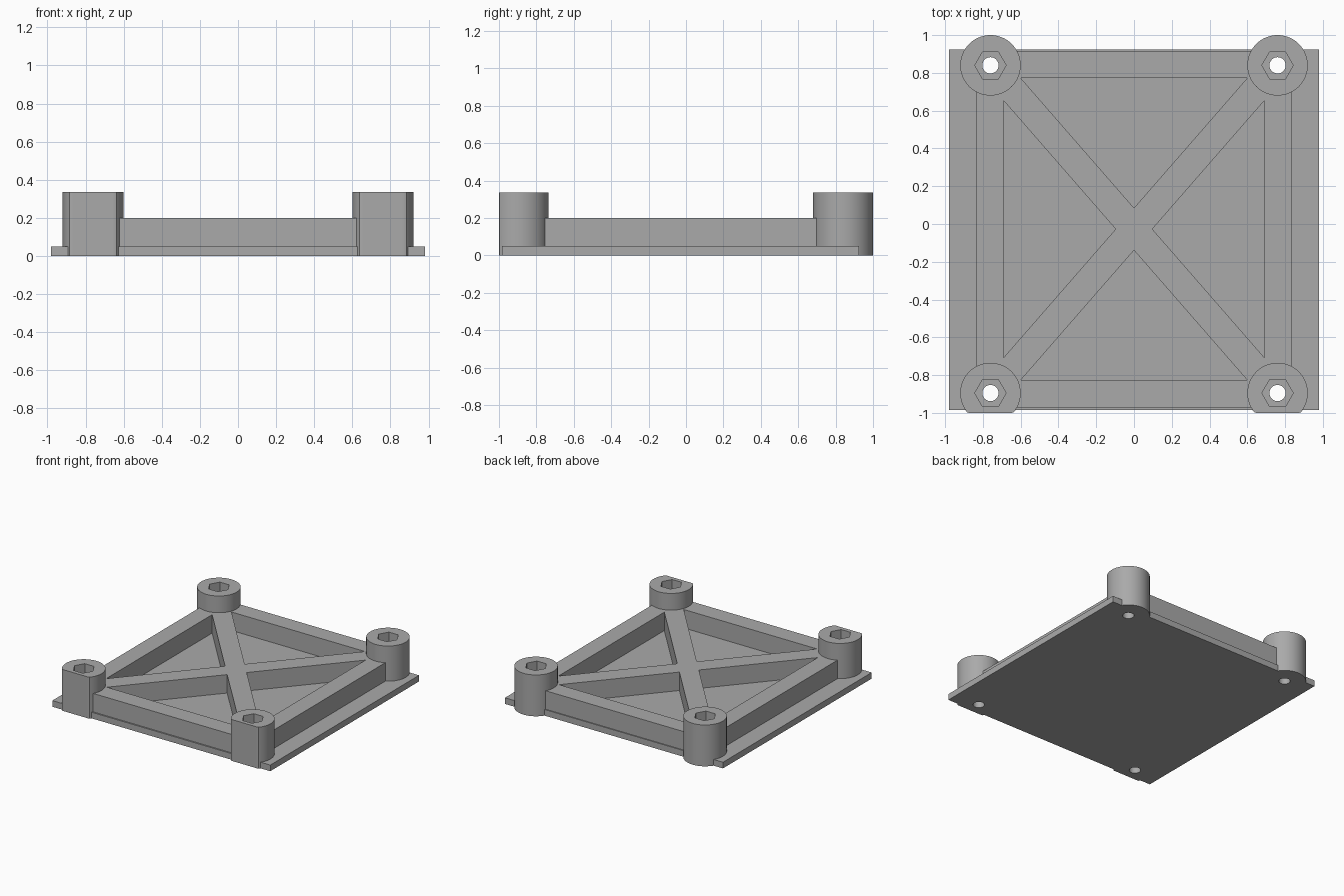
import bpy, bmesh
from math import cos, sin, pi, radians

if "Cube" in bpy.data.objects:
    bpy.data.objects.remove(bpy.data.objects["Cube"], do_unlink=True)

MID_Y = -0.027            # centre line of the frame and cross
BOSS_X, BOSS_R = 0.76, 0.16
BOSS_YS = (0.84, -0.895)
FRONT = -1.0              # front bosses are trimmed flat here
RIB_TOP, PLATE_TOP, BOSS_TOP, NUT_FLOOR = 0.2, 0.05, 0.336, 0.1

grey = bpy.data.materials.new("grey_plastic")
grey.use_nodes = True
grey.diffuse_color = (0.4, 0.4, 0.4, 1)
grey.node_tree.nodes["Principled BSDF"].inputs["Base Color"].default_value = (0.4, 0.4, 0.4, 1)


def prism(name, outline, z0, z1):
    """Extrude a flat outline from z0 to z1."""
    bm = bmesh.new()
    face = bm.faces.new([bm.verts.new((x, y, z0)) for x, y in outline])
    top = bmesh.ops.extrude_face_region(bm, geom=[face])["geom"]
    bmesh.ops.translate(bm, vec=(0, 0, z1 - z0),
                        verts=[v for v in top if isinstance(v, bmesh.types.BMVert)])
    bmesh.ops.recalc_face_normals(bm, faces=bm.faces)
    mesh = bpy.data.meshes.new(name)
    bm.to_mesh(mesh)
    bm.free()
    mesh.materials.append(grey)
    obj = bpy.data.objects.new(name, mesh)
    bpy.context.collection.objects.link(obj)
    return obj


def rectangle(hx, y0, y1):
    return [(-hx, y0), (hx, y0), (hx, y1), (-hx, y1)]


def ring(cx, cy, r, n):
    return [(cx + r * cos(2 * pi * i / n), cy + r * sin(2 * pi * i / n)) for i in range(n)]


def combine(target, tool, operation):
    """Apply a boolean and discard the tool."""
    mod = target.modifiers.new("join", "BOOLEAN")
    mod.operation, mod.object, mod.solver = operation, tool, "EXACT"
    bpy.context.view_layer.objects.active = target
    bpy.ops.object.modifier_apply(modifier=mod.name)
    bpy.data.objects.remove(tool, do_unlink=True)


# Base plate and raised frame
body = prism("mounting_plate", rectangle(0.98, -0.985, 0.925), 0, PLATE_TOP)
frame = prism("raised_frame", rectangle(0.835, -0.974, 0.917), 0.02, RIB_TOP)

# Four triangular pockets leave the diagonal cross ribs standing
for s in (1, -1):
    end = [(-0.6, MID_Y + s * 0.8), (0.6, MID_Y + s * 0.8), (0, MID_Y + s * 0.112)]
    side = [(s * 0.69, MID_Y + 0.68), (s * 0.69, MID_Y - 0.68), (s * 0.097, MID_Y)]
    for outline in (end, side):
        combine(frame, prism("pocket", outline, PLATE_TOP, 0.4), "DIFFERENCE")
combine(body, frame, "UNION")

# Corner bosses, then nut pockets and screw holes
corners = [(sx * BOSS_X, y) for sx in (-1, 1) for y in BOSS_YS]
for x, y in corners:
    outline = [(px, max(py, FRONT)) for px, py in ring(x, y, BOSS_R, 64)]
    combine(body, prism("boss", outline, 0, BOSS_TOP), "UNION")
for x, y in corners:
    combine(body, prism("nut_pocket", ring(x, y, 0.083, 6), NUT_FLOOR, 0.5), "DIFFERENCE")
    combine(body, prism("screw_hole", ring(x, y, 0.043, 32), -0.1, 0.5), "DIFFERENCE")

# Smooth round walls, crisp edges
bpy.ops.object.select_all(action="DESELECT")
body.select_set(True)
bpy.context.view_layer.objects.active = body
bpy.ops.object.shade_smooth_by_angle(angle=radians(30))
